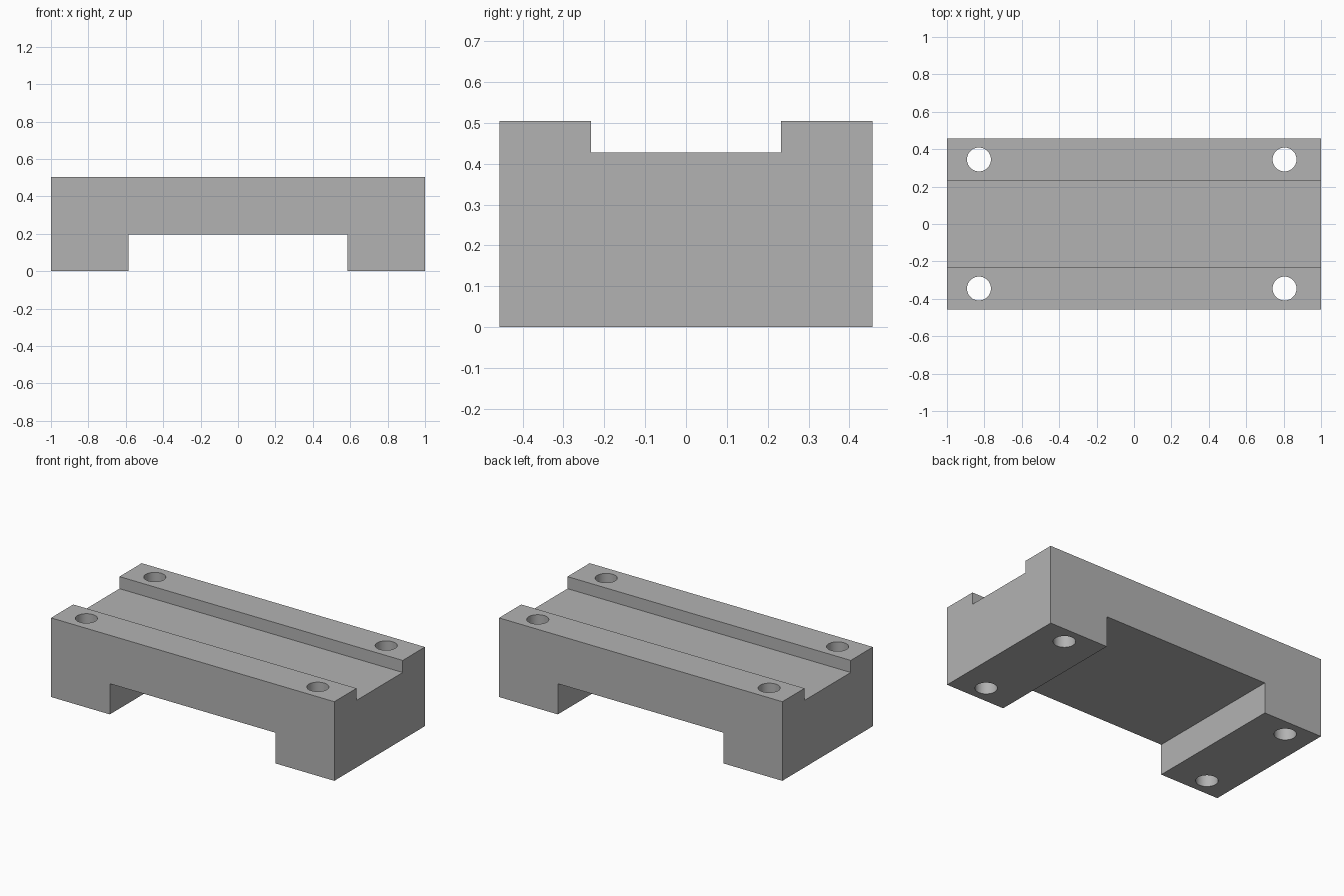
import bpy
import bmesh
from mathutils import Matrix

cube = bpy.data.objects.get("Cube")
if cube:
    bpy.data.objects.remove(cube, do_unlink=True)

LENGTH, DEPTH, HEIGHT = 2.0, 0.914, 0.505
LEG_INNER, ARCH_HEIGHT = 0.585, 0.196
GROOVE_HALF, GROOVE_FLOOR = 0.233, 0.428
HOLE_RADIUS = 0.064

grey = bpy.data.materials.new("plain grey")
grey.use_nodes = True
colour = (0.45, 0.45, 0.45, 1)
grey.diffuse_color = colour
grey.node_tree.nodes["Principled BSDF"].inputs["Base Color"].default_value = colour


def finish(name, bm):
    bmesh.ops.recalc_face_normals(bm, faces=bm.faces)
    mesh = bpy.data.meshes.new(name)
    bm.to_mesh(mesh)
    bm.free()
    mesh.materials.append(grey)
    obj = bpy.data.objects.new(name, mesh)
    bpy.context.collection.objects.link(obj)
    return obj


def box(name, low, high):
    bm = bmesh.new()
    size = [b - a for a, b in zip(low, high)]
    centre = [(a + b) / 2 for a, b in zip(low, high)]
    matrix = Matrix.Translation(centre) @ Matrix.Diagonal((*size, 1))
    bmesh.ops.create_cube(bm, size=1, matrix=matrix)
    return finish(name, bm)


def cut(target, cutter):
    mod = target.modifiers.new(cutter.name, "BOOLEAN")
    mod.operation = "DIFFERENCE"
    mod.solver = "EXACT"
    mod.object = cutter
    bpy.context.view_layer.objects.active = target
    bpy.ops.object.modifier_apply(modifier=mod.name)
    bpy.data.objects.remove(cutter, do_unlink=True)


# Bridge-shaped block: arch profile extruded front to back
bm = bmesh.new()
half = [(LEG_INNER, ARCH_HEIGHT), (LEG_INNER, 0), (LENGTH / 2, 0), (LENGTH / 2, HEIGHT)]
profile = half + [(-x, z) for x, z in reversed(half)]
face = bm.faces.new([bm.verts.new((x, -DEPTH / 2, z)) for x, z in profile])
side = bmesh.ops.extrude_face_region(bm, geom=[face])
bmesh.ops.translate(bm, vec=(0, DEPTH, 0),
                    verts=[v for v in side["geom"] if isinstance(v, bmesh.types.BMVert)])
block = finish("bridge_block", bm)

# Channel along the top
cut(block, box("channel_cutter", (-1.2, -GROOVE_HALF, GROOVE_FLOOR), (1.2, GROOVE_HALF, 1)))

# Four vertical bolt holes
for x in (-0.829, 0.805):
    for y in (-0.345, 0.345):
        bm = bmesh.new()
        bmesh.ops.create_cone(bm, cap_ends=True, segments=48, radius1=HOLE_RADIUS,
                              radius2=HOLE_RADIUS, depth=2,
                              matrix=Matrix.Translation((x, y, HEIGHT / 2)))
        cut(block, finish("bolt_hole_cutter", bm))

# Smooth hole walls, sharp block edges
bpy.ops.object.select_all(action="DESELECT")
block.select_set(True)
bpy.context.view_layer.objects.active = block
bpy.ops.object.shade_smooth_by_angle()
